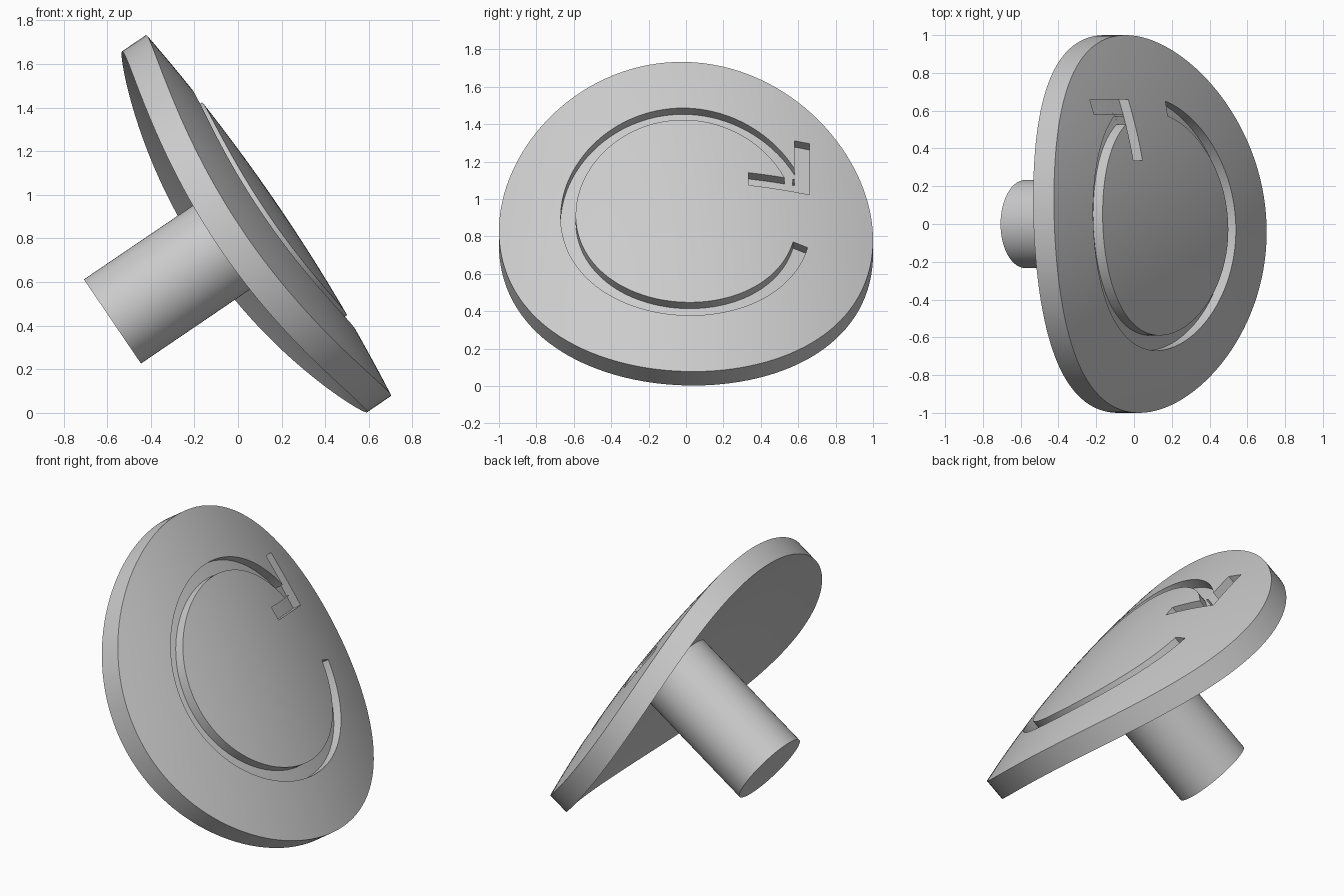
import bpy, bmesh, math
from mathutils import Matrix

cube = bpy.data.objects.get("Cube")
if cube:
    bpy.data.objects.remove(cube, do_unlink=True)

THICK, DEPTH = 0.133, 0.06
PLACE = Matrix.Translation((0.14, 0, 0.905)) @ Matrix.Rotation(math.radians(55.83), 4, 'Y')

grey = bpy.data.materials.new("plain_grey")
grey.use_nodes = True
grey.diffuse_color = (0.6, 0.6, 0.6, 1)
grey.node_tree.nodes["Principled BSDF"].inputs["Base Color"].default_value = (0.6, 0.6, 0.6, 1)


def crown(x, y):
    """Height of the domed cap face, arched more strongly across y."""
    return 0.06 - 0.06 * x * x - 0.24 * y * y - 0.043 * y


def make_object(name, bm):
    bmesh.ops.recalc_face_normals(bm, faces=bm.faces)
    mesh = bpy.data.meshes.new(name)
    bm.to_mesh(mesh)
    bm.free()
    mesh.materials.append(grey)
    obj = bpy.data.objects.new(name, mesh)
    bpy.context.collection.objects.link(obj)
    obj.matrix_world = PLACE
    return obj


def domed_disc(name, rings=20, sides=128):
    """Round plate whose two faces follow the crown."""
    bm = bmesh.new()
    layers = []
    for drop in (0, THICK):
        centre = bm.verts.new((0, 0, crown(0, 0) - drop))
        grid = []
        for r in range(1, rings + 1):
            pts = [(r / rings * math.cos(math.tau * i / sides),
                    r / rings * math.sin(math.tau * i / sides)) for i in range(sides)]
            grid.append([bm.verts.new((x, y, crown(x, y) - drop)) for x, y in pts])
        for i in range(sides):
            j = (i + 1) % sides
            bm.faces.new((centre, grid[0][i], grid[0][j]))
            for a, b in zip(grid, grid[1:]):
                bm.faces.new((a[i], b[i], b[j], a[j]))
        layers.append(grid[-1])
    top, low = layers
    for i in range(sides):
        j = (i + 1) % sides
        bm.faces.new((top[i], low[i], low[j], top[j]))
    return make_object(name, bm)


def groove_cutter(name, pairs):
    """Strip between paired edge points, its floor parallel to the crown."""
    bm = bmesh.new()
    sections = []
    for (ax, ay), (bx, by) in pairs:
        sections.append([bm.verts.new((x, y, crown(x, y) + dz)) for x, y, dz in (
            (ax, ay, -DEPTH), (bx, by, -DEPTH), (bx, by, 0.1), (ax, ay, 0.1))])
    for s, t in zip(sections, sections[1:]):
        for k in range(4):
            n = (k + 1) % 4
            bm.faces.new((s[k], s[n], t[n], t[k]))
    bm.faces.new(sections[0])
    bm.faces.new(sections[-1])
    obj = make_object(name, bm)
    obj.hide_render = True
    return obj


def polar(radius, degrees):
    a = math.radians(degrees)
    return radius * math.sin(a) - 0.01, radius * math.cos(a)


def lerp(a, b, steps):
    return [a + (b - a) * i / steps for i in range(steps + 1)]


# Cap with a circular arrow sunk into its face
cap = domed_disc("cap")
cutters = [
    groove_cutter("arc_cutter", [(polar(0.59, a), polar(0.67, a)) for a in lerp(14, 335, 110)]),
    groove_cutter("arrow_long_cutter", [((x, 0.58), (x, 0.66)) for x in lerp(-0.533, -0.193, 10)]),
    groove_cutter("arrow_short_cutter", [((-0.275, y), (-0.193, y)) for y in lerp(0.335, 0.66, 10)]),
]
bpy.context.view_layer.objects.active = cap
for cutter in cutters:
    mod = cap.modifiers.new(cutter.name, 'BOOLEAN')
    mod.operation = 'DIFFERENCE'
    mod.solver = 'EXACT'
    mod.object = cutter
    bpy.ops.object.modifier_apply(modifier=mod.name)
for cutter in cutters:
    bpy.data.objects.remove(cutter, do_unlink=True)

# Stem running straight back from the cap
bm = bmesh.new()
bmesh.ops.create_cone(bm, cap_ends=True, segments=64, radius1=0.233, radius2=0.233, depth=0.82,
                      matrix=Matrix.Translation((0, 0, -0.455)))
stem = make_object("stem", bm)

# Smooth curved faces, keep the rims crisp
for obj in (cap, stem):
    bpy.ops.object.select_all(action='DESELECT')
    obj.select_set(True)
    bpy.context.view_layer.objects.active = obj
    bpy.ops.object.shade_smooth_by_angle(angle=math.radians(30))
